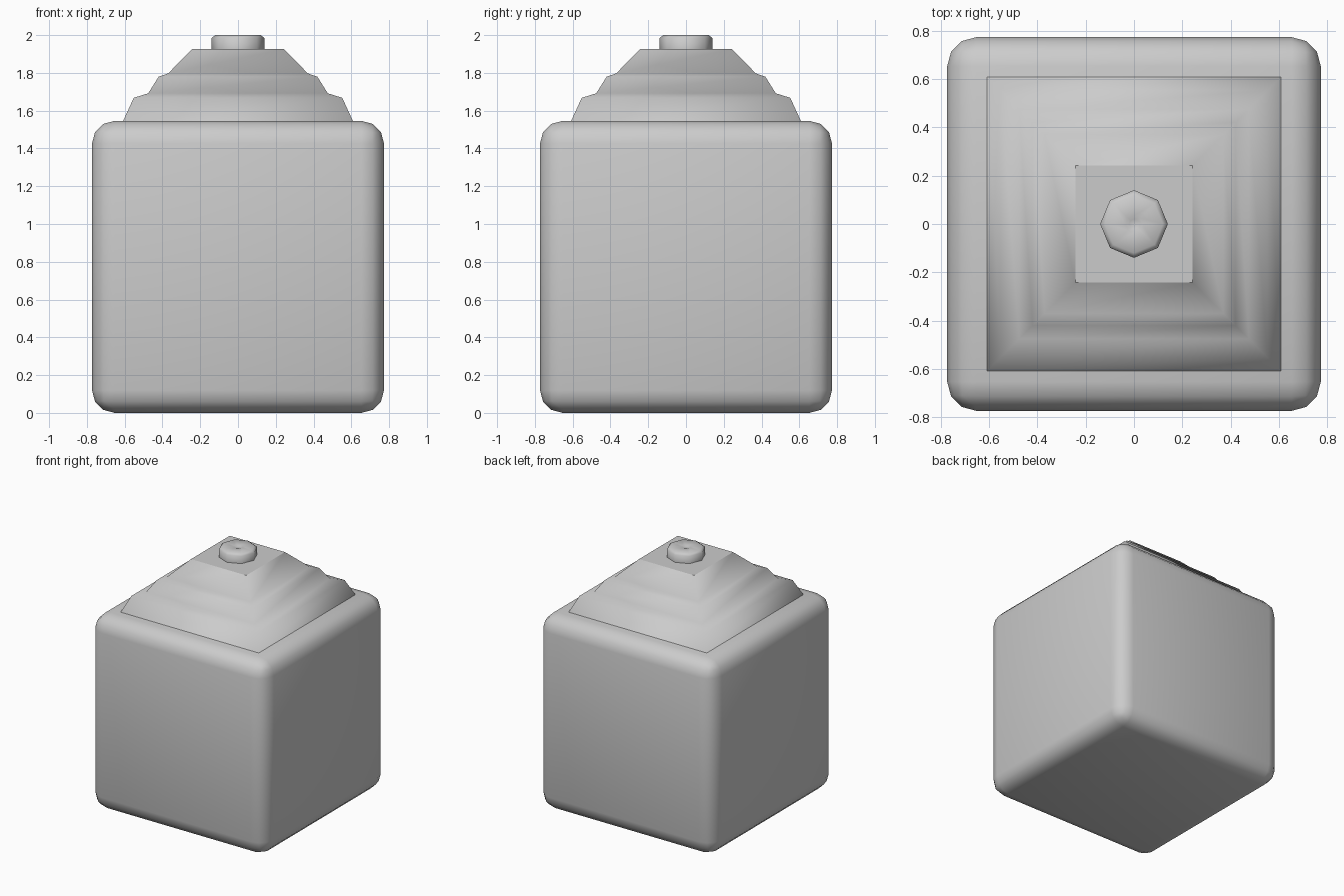
import bpy, bmesh, math

if "Cube" in bpy.data.objects:
    bpy.data.objects.remove(bpy.data.objects["Cube"])


def make_object(name, bm):
    mesh = bpy.data.meshes.new(name)
    bm.normal_update()
    bm.to_mesh(mesh)
    bm.free()
    obj = bpy.data.objects.new(name, mesh)
    bpy.context.collection.objects.link(obj)
    return obj


def loft(name, profile, sides, start_angle, flat_cap):
    """Stack regular polygons given as (corner radius, z), open below, closed on top."""
    bm = bmesh.new()
    rings = []
    for r, z in profile:
        angles = [start_angle + math.tau * i / sides for i in range(sides)]
        rings.append([bm.verts.new((r * math.cos(a), r * math.sin(a), z)) for a in angles])
    for low, high in zip(rings, rings[1:]):
        for i in range(sides):
            j = (i + 1) % sides
            bm.faces.new((low[i], low[j], high[j], high[i])).smooth = True
    bm.faces.new(rings[-1]).smooth = not flat_cap
    return make_object(name, bm)


# Rounded cube body
bm = bmesh.new()
bmesh.ops.create_cube(bm, size=1.546)
bmesh.ops.translate(bm, verts=bm.verts, vec=(0, 0, 0.773))
bmesh.ops.bevel(bm, geom=bm.edges[:], offset=0.12, segments=3, profile=0.5, affect='EDGES')
for f in bm.faces:
    f.smooth = True
make_object("body", bm)

# Stepped square shoulder with a flat top (half widths turned into corner radii)
steps = [(0.608, 1.546), (0.552, 1.668), (0.475, 1.692), (0.42, 1.78),
         (0.37, 1.797), (0.243, 1.926)]
loft("stepped_top", [(w * math.sqrt(2), z) for w, z in steps], 4, math.pi / 4, True)

# Octagonal knob with a chamfered rim and a slight dimple
loft("knob", [(0.14, 1.925), (0.14, 1.985), (0.12, 2.0), (0.035, 1.998), (0.02, 1.992)],
     8, 0, False)
